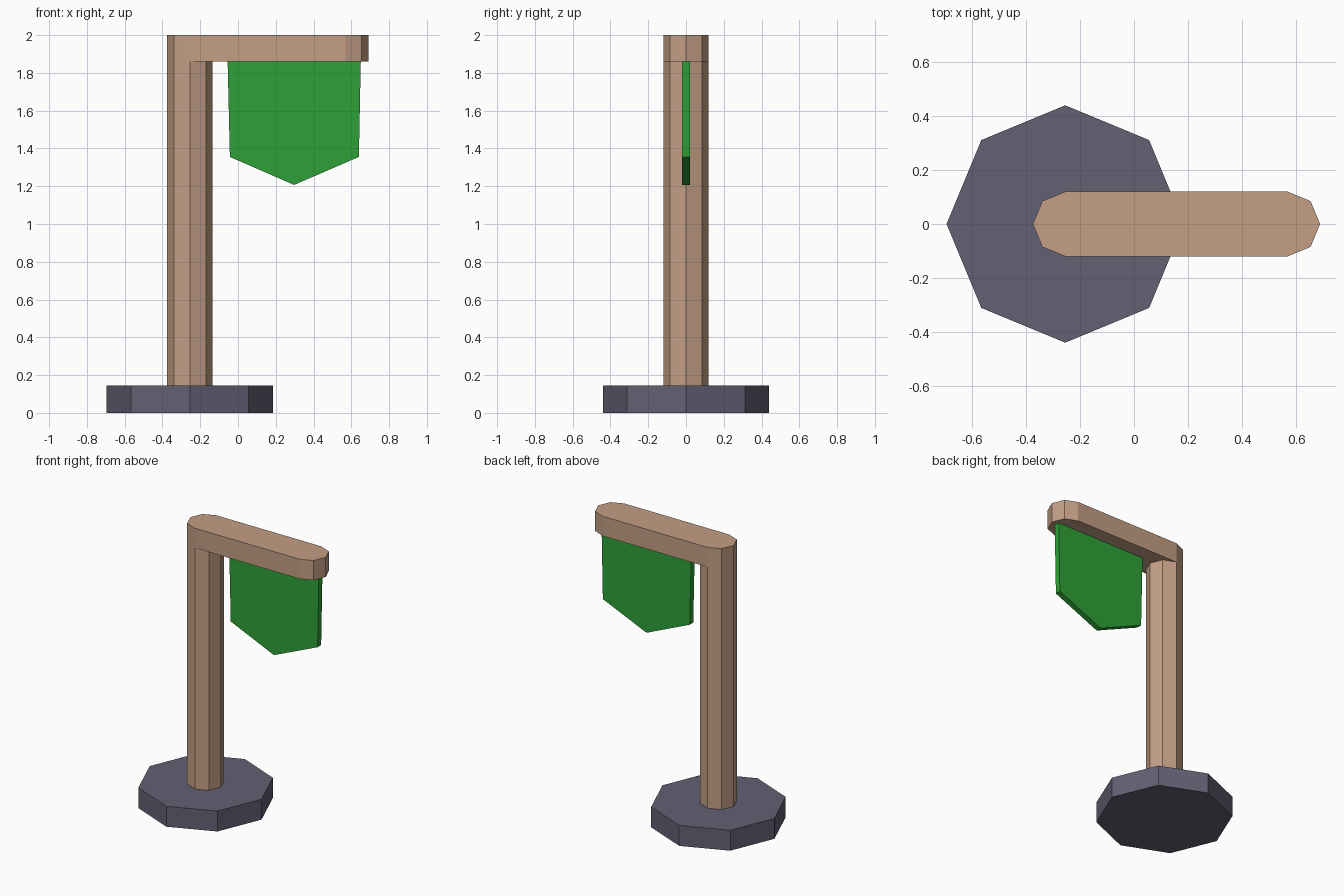
import bpy, bmesh, math
from mathutils import Vector

if "Cube" in bpy.data.objects:
    bpy.data.objects.remove(bpy.data.objects["Cube"])


def material(name, rgb):
    m = bpy.data.materials.new(name)
    lin = [((c / 255 + 0.055) / 1.055) ** 2.4 for c in rgb]
    m.diffuse_color = (*lin, 1)
    m.use_nodes = True
    m.node_tree.nodes["Principled BSDF"].inputs["Base Color"].default_value = m.diffuse_color
    return m


def prism(name, outline, direction, mat):
    """Extrude a closed outline of 3D points along a direction."""
    bm = bmesh.new()
    face = bm.faces.new([bm.verts.new(p) for p in outline])
    ext = bmesh.ops.extrude_face_region(bm, geom=[face], use_keep_orig=True)
    verts = [g for g in ext["geom"] if isinstance(g, bmesh.types.BMVert)]
    bmesh.ops.translate(bm, verts=verts, vec=Vector(direction))
    bmesh.ops.recalc_face_normals(bm, faces=bm.faces)
    mesh = bpy.data.meshes.new(name)
    bm.to_mesh(mesh)
    bm.free()
    mesh.materials.append(mat)
    obj = bpy.data.objects.new(name, mesh)
    bpy.context.collection.objects.link(obj)
    return obj


def octagon(x, radius, z, steps=range(8)):
    return [(x + radius * math.cos(i * math.pi / 4),
             radius * math.sin(i * math.pi / 4), z) for i in steps]


wood = material("light wood", (195, 159, 133))
stone = material("dark stone", (99, 96, 115))
cloth = material("green cloth", (47, 160, 55))

POST_X, ARM_X, R = -0.255, 0.57, 0.12
BASE_TOP, ARM_BOTTOM, TOP = 0.145, 1.86, 2.0

# Octagonal foot and post
prism("base", octagon(POST_X, 0.44, 0), (0, 0, BASE_TOP), stone)
prism("post", octagon(POST_X, R, BASE_TOP), (0, 0, ARM_BOTTOM - BASE_TOP), wood)

# Arm: the post's octagon split in half and stretched to the right
arm = octagon(ARM_X, R, ARM_BOTTOM, range(-2, 3)) + octagon(POST_X, R, ARM_BOTTOM, range(2, 7))
prism("arm", arm, (0, 0, TOP - ARM_BOTTOM), wood)

# Hanging pennant with a pointed lower edge
pennant = [(-0.055, 1.86), (-0.043, 1.355), (0.297, 1.207), (0.64, 1.355), (0.65, 1.86)]
prism("pennant", [(x, -0.02, z) for x, z in pennant], (0, 0.04, 0), cloth)
